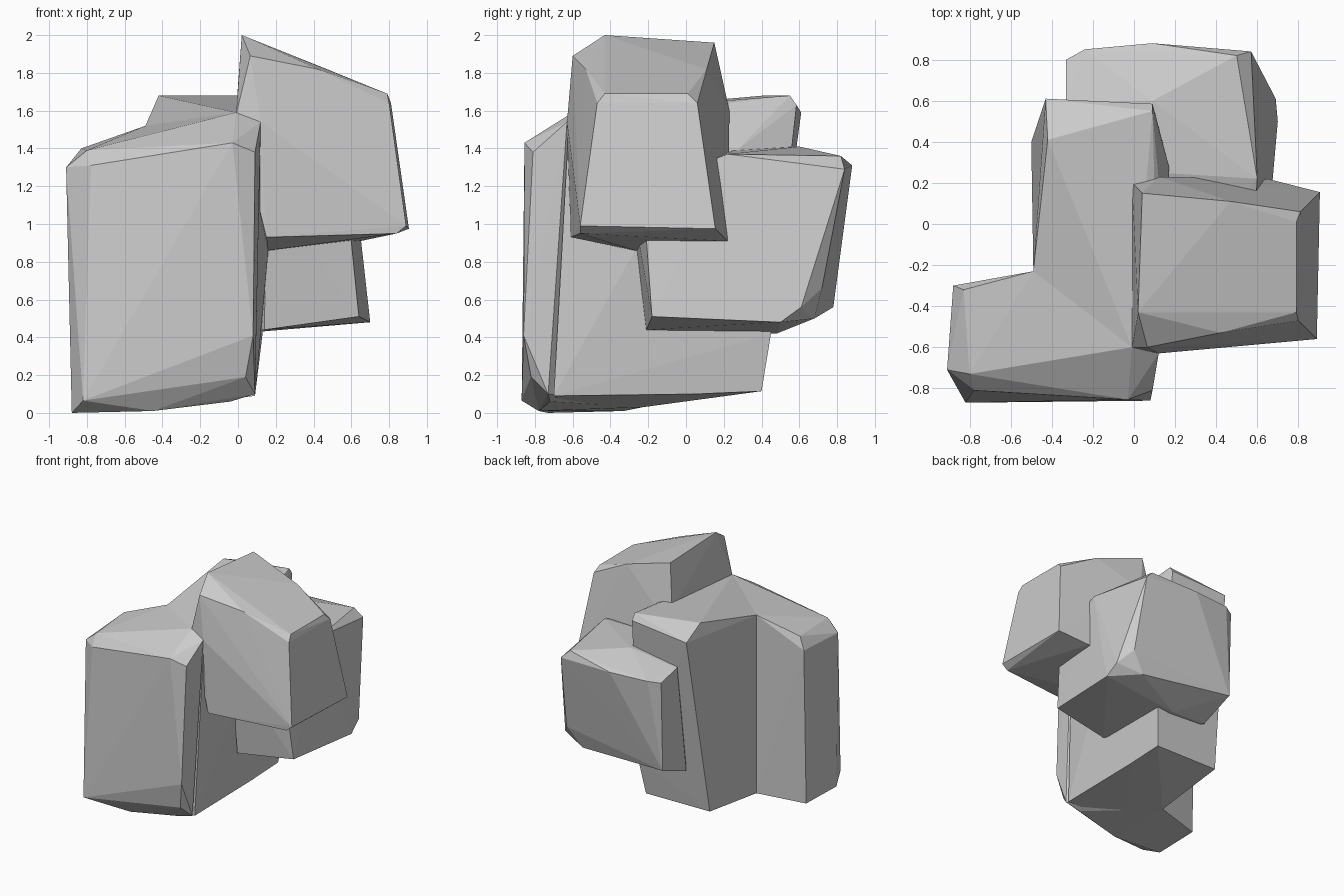
import bpy, bmesh


def rock(name, *rings):
    """Flat-faceted boulder: convex skin around a few corner rings."""
    bm = bmesh.new()
    for ring in rings:
        for p in ring:
            bm.verts.new(p)
    res = bmesh.ops.convex_hull(bm, input=bm.verts[:])
    loose = [v for v in bm.verts if not v.link_faces]
    bmesh.ops.delete(bm, geom=loose, context='VERTS')
    bmesh.ops.recalc_face_normals(bm, faces=bm.faces[:])
    me = bpy.data.meshes.new(name)
    bm.to_mesh(me)
    bm.free()
    ob = bpy.data.objects.new(name, me)
    bpy.context.collection.objects.link(ob)
    return ob


# Front left boulder: foot, then shoulder
rock("front_boulder",
     [(-.82, -.87, .065), (-.88, -.73, 0), (-.88, -.33, .01), (-.45, -.78, .01),
      (-.04, -.72, .06), (.09, -.73, .10), (.04, -.82, .19), (.08, -.86, .41), (-.49, -.23, .03)],
     [(-.91, -.71, 1.30), (-.78, -.81, 1.31), (-.80, -.73, 1.39), (-.83, -.32, 1.40),
      (-.88, -.30, 1.30), (-.03, -.855, 1.43), (.09, -.81, 1.38), (.12, -.63, 1.54),
      (-.01, -.60, 1.59), (-.49, -.23, 1.52)])

# Central boulder: foot, right flank, crown
rock("central_boulder",
     [(-.45, -.60, .02), (.09, -.70, .09), (-.49, -.23, .03), (-.50, .40, .12),
      (.09, .40, .115), (.09, .05, .10)],
     [(.16, -.27, .86), (.13, .45, .42), (.17, .28, 1.40)],
     [(-.49, -.23, 1.52), (-.01, -.60, 1.59), (.12, -.62, 1.54), (.12, .22, 1.62),
      (-.42, .41, 1.68), (.09, .55, 1.68), (.09, .585, 1.63), (-.43, .61, 1.59)])

# Upper right boulder: underside, waist, crown
rock("upper_boulder",
     [(.15, -.61, .93), (.16, -.27, .86), (.20, .22, .90), (.65, .22, .91),
      (.84, -.56, .95), (.89, -.56, .99), (.905, .155, .975)],
     [(-.01, -.60, 1.58), (.12, -.63, 1.54), (-.01, .20, 1.60), (.12, .23, 1.60),
      (.79, -.43, 1.69), (.79, .01, 1.69), (.80, -.47, 1.64), (.81, .06, 1.64)],
     [(.02, -.43, 2.0), (.04, .15, 1.96), (.065, -.60, 1.89), (.42, -.53, 1.82), (.47, .11, 1.82)])

# Back right boulder: underside, then crown
rock("back_boulder",
     [(.14, -.21, .44), (.64, -.18, .51), (.70, .50, .48), (.69, .61, .56),
      (.60, .72, .66), (.48, .68, .50), (0, .48, .42), (-.33, .47, .44), (-.33, .78, .56)],
     [(.15, -.30, 1.20), (.57, -.23, 1.20), (.12, .25, 1.39), (.60, .22, 1.37),
      (.50, .82, 1.36), (.57, .84, 1.29), (.09, .60, 1.41), (.09, .88, 1.31),
      (-.24, .85, 1.31), (-.33, .80, 1.30), (-.33, .59, 1.35)])
